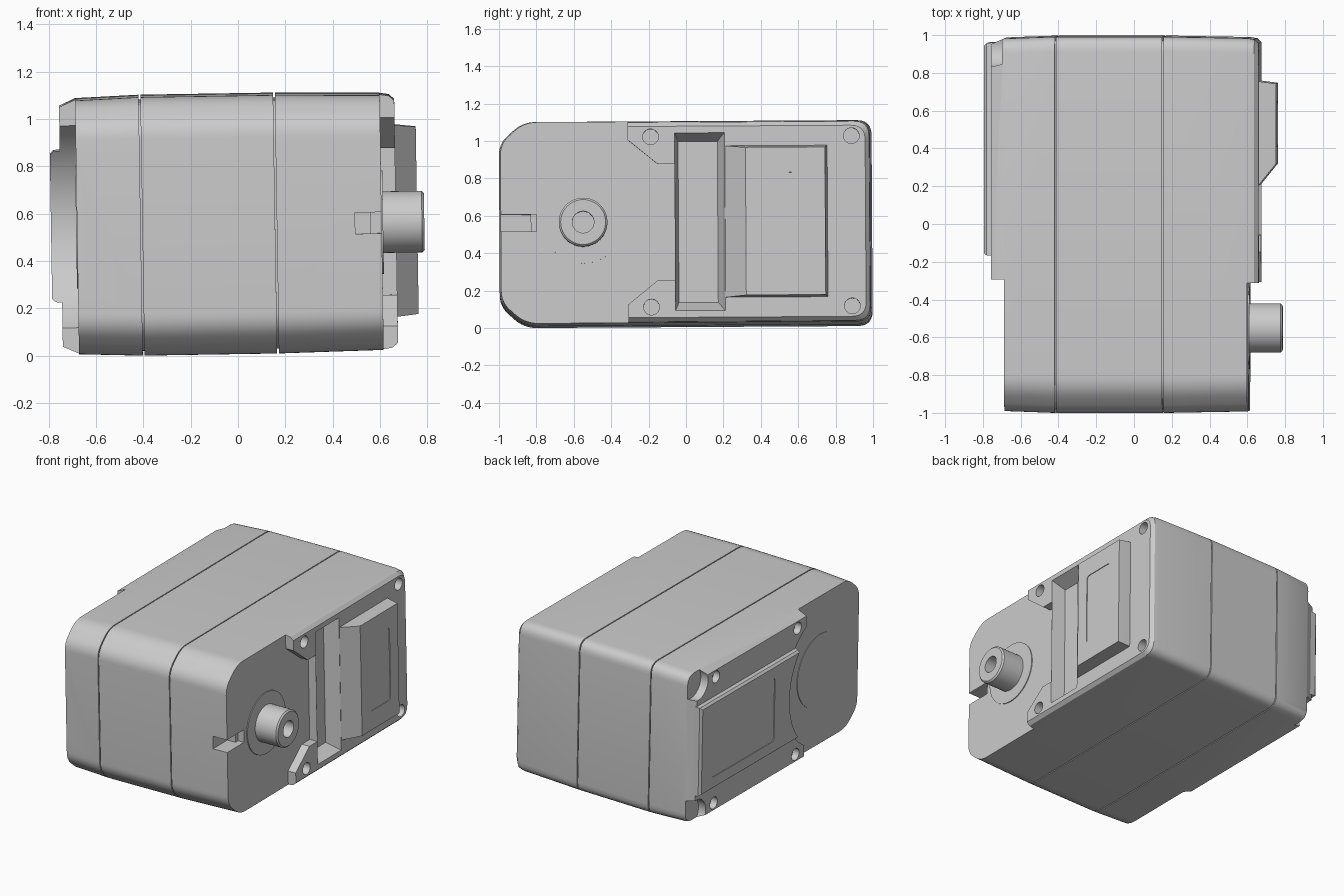
import bpy, bmesh, math
from mathutils import Matrix, Vector

if "Cube" in bpy.data.objects:
    bpy.data.objects.remove(bpy.data.objects["Cube"])

parts = []


def loft(name, stations, cutter=False):
    """Skin equal-length (y, z) profiles placed at increasing x."""
    bm = bmesh.new()
    rings = [[bm.verts.new((x, y, z)) for y, z in pts] for x, pts in stations]
    n = len(rings[0])
    for a, b in zip(rings, rings[1:]):
        for i in range(n):
            bm.faces.new((a[i], a[(i + 1) % n], b[(i + 1) % n], b[i]))
    bm.faces.new(rings[0])
    bm.faces.new(rings[-1])
    bmesh.ops.recalc_face_normals(bm, faces=bm.faces)
    me = bpy.data.meshes.new(name)
    bm.to_mesh(me)
    bm.free()
    ob = bpy.data.objects.new(name, me)
    bpy.context.collection.objects.link(ob)
    if cutter:
        ob.hide_render = True
    else:
        parts.append(ob)
    return ob


def circle(y, z, r, n=48):
    return [(y + r * math.cos(2 * math.pi * i / n), z + r * math.sin(2 * math.pi * i / n)) for i in range(n)]


def rect(y0, y1, h):
    return [(y0, -h), (y1, -h), (y1, h), (y0, h)]


def rounded(corners, seg=6):
    """Polygon with each corner (y, z, r) eased over distance r."""
    out = []
    for i, (y, z, r) in enumerate(corners):
        p = Vector((y, z))
        a = (Vector(corners[i - 1][:2]) - p).normalized() * r + p
        b = (Vector(corners[(i + 1) % len(corners)][:2]) - p).normalized() * r + p
        for k in range(seg + 1):
            t = k / seg
            q = a * (1 - t) ** 2 + p * 2 * t * (1 - t) + b * t * t
            out.append((q.x, q.y))
    return out


def prism(x0, x1, pts):
    return loft("cutter", [(x0, pts), (x1, pts)], True)


def cut(ob, *cutters):
    bpy.context.view_layer.objects.active = ob
    for c in cutters:
        m = ob.modifiers.new("cut", 'BOOLEAN')
        m.operation, m.solver, m.object = 'DIFFERENCE', 'EXACT', c
        bpy.ops.object.modifier_apply(modifier=m.name)
        bpy.data.objects.remove(c)


# Case cross-section: eased chamfers in front, rounded corners at the back
OUTLINE = rounded([(-.998, -.43, .06), (-.87, -.546, .07), (.995, -.546, .08),
                   (.995, .546, .08), (-.87, .546, .07), (-.998, .43, .06)])


def case(d):
    return [(y * (1 - d), z * (1 - d / .546)) for y, z in OUTLINE]


# Three case sections over an inner core that shows as seams
loft("seam_core", [(-.5, case(.02)), (.25, case(.02))])
loft("middle_case", [(-.404, case(0)), (.157, case(0))])
right = loft("right_case", [(.164, case(0)), (.607, case(.008)), (.645, case(.014)), (.668, case(.035))])
left = loft("left_case", [(-.748, case(.04)), (-.68, case(.01)), (-.411, case(0))])

# Right side: stepped cover, sloped pocket, front slot, screw holes
half = [(-.31, .8), (-.31, .44), (-.15, .31), (-.06, .31)]
step = [(-1.2, .8)] + half + [(y, -z) for y, z in reversed(half)] + [(-1.2, -.8)]
cut(right,
    prism(.607, .8, step),
    loft("cutter", [(.57, rect(-.04, .17, .43)), (.70, rect(-.065, .22, .49))], True),
    prism(.56, .8, rect(-1.1, -.80, .045)),
    prism(.495, .58, rect(-1.1, -.83, .045)))
for y in (-.187, .887):
    for s in (-1, 1):
        cut(right, prism(.60, .8, circle(y, s * .455, .042, 32)))

# Right raised block with a shallow window
block = loft("right_block", [(.60, rect(.20, .762, .412)), (.668, rect(.21, .757, .405)),
                             (.757, rect(.32, .745, .395))])
cut(block, prism(.752, .9, rounded([(.41, -.26, .03), (.65, -.26, .03), (.65, .26, .03), (.41, .26, .03)])))

# Output shaft with its collar
loft("shaft_collar", [(.55, circle(-.55, 0, .218, 64)), (.613, circle(-.55, 0, .218, 64))])
shaft = loft("output_shaft", [(.58, circle(-.55, 0, .13)), (.777, circle(-.55, 0, .13)),
                              (.787, circle(-.55, 0, .12))])
cut(shaft, prism(.64, .9, circle(-.55, 0, .058)))

# Left side: cover and raised block, both scooped around the rear disc
cut(left, prism(-.9, -.68, rect(-1.2, -.29, .8)), prism(-.85, -.68, circle(-.55, 0, .5, 96)))
for s in (-1, 1):
    cut(left, prism(-.9, -.69, circle(.94, s * .47, .11)))
    for y in (-.19, .74):
        cut(left, prism(-.9, -.70, circle(y, s * .455, .042, 32)))
lblock = loft("left_block", [(-.79, rect(-.3, .945, .305)), (-.775, rect(-.3, .96, .318)),
                             (-.70, rect(-.3, .965, .325))])
cut(lblock, prism(-.9, -.6, circle(-.55, 0, .5, 96)),
    prism(-.9, -.785, rounded([(.12, -.23, .03), (.83, -.23, .03), (.83, .23, .03), (.12, .23, .03)])))
loft("rear_disc", [(-.684, circle(-.55, 0, .26, 64)), (-.65, circle(-.55, 0, .26, 64))])

# Slight tilt of the whole unit, then rest it on the floor
tilt = Matrix.Rotation(.006, 4, 'X') @ Matrix.Rotation(-.016, 4, 'Y')
for ob in parts:
    ob.data.transform(tilt)
low = min(v.co.z for ob in parts for v in ob.data.vertices)
for ob in parts:
    ob.data.transform(Matrix.Translation((0, 0, -low)))
    ob.select_set(True)
bpy.context.view_layer.objects.active = parts[0]
bpy.ops.object.shade_smooth_by_angle(angle=math.radians(25))
